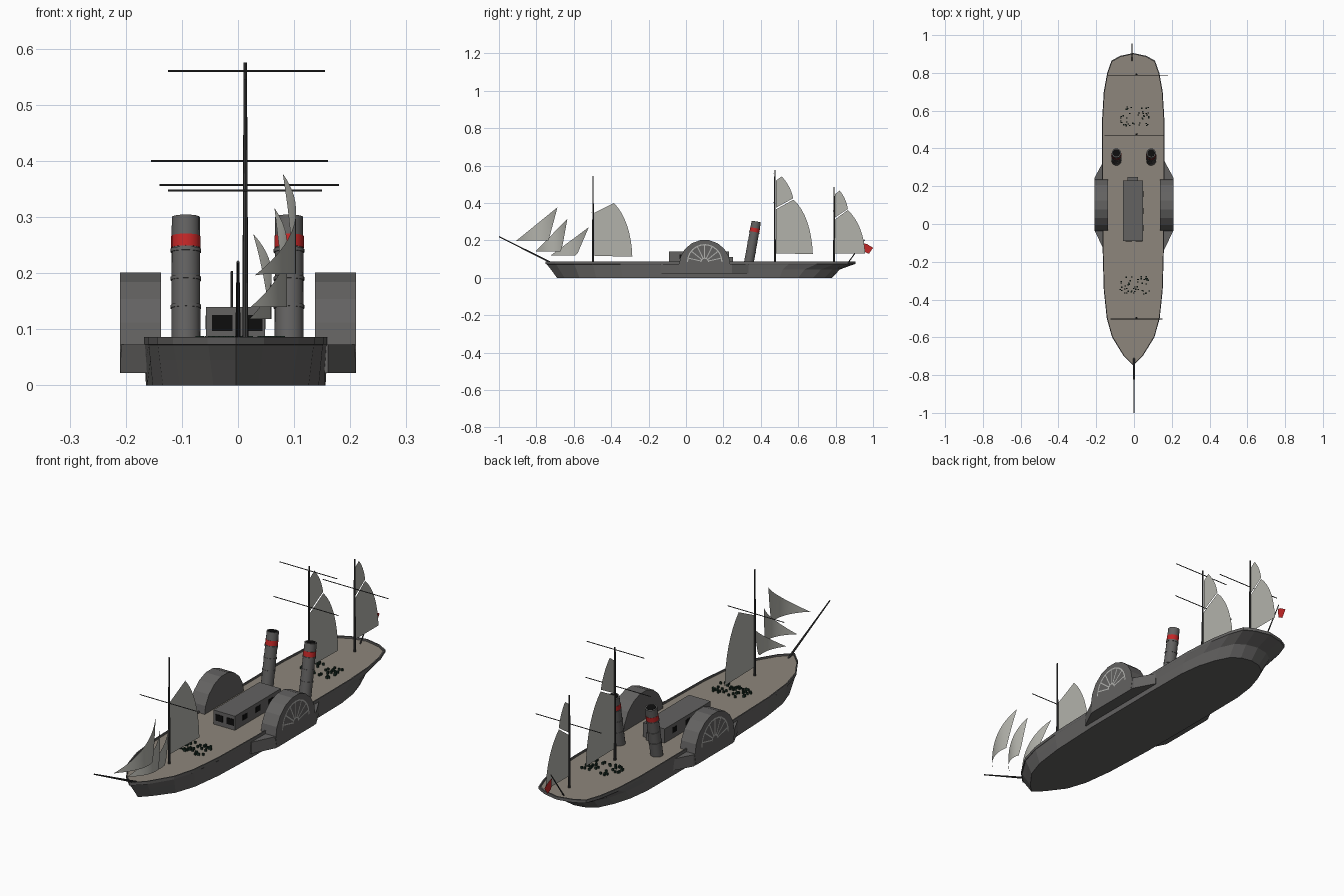
import bpy, bmesh, math, random
from mathutils import Vector

if "Cube" in bpy.data.objects:
    bpy.data.objects.remove(bpy.data.objects["Cube"])

def mat(name, r, g, b):
    m = bpy.data.materials.new(name)
    m.diffuse_color = (r, g, b, 1)
    m.use_nodes = True
    m.node_tree.nodes["Principled BSDF"].inputs["Base Color"].default_value = m.diffuse_color
    return m

GREY = mat("hull grey", .125, .122, .12)
DECK = mat("deck tan", .27, .24, .20)
SAIL = mat("sail canvas", .45, .45, .41)
RED = mat("red", .55, .02, .02)
SPAR = mat("spar dark grey", .045, .045, .045)
BLACK = mat("window black", .004, .004, .004)
LIGHT = mat("spoke light grey", .45, .45, .43)
GREEN = mat("crew dark green", .012, .03, .02)

def finish(name, bm, mats, smooth=False):
    me = bpy.data.meshes.new(name)
    bm.normal_update()
    bm.to_mesh(me)
    bm.free()
    ob = bpy.data.objects.new(name, me)
    bpy.context.collection.objects.link(ob)
    for m in mats:
        me.materials.append(m)
    if smooth:
        bpy.context.view_layer.objects.active = ob
        ob.select_set(True)
        bpy.ops.object.shade_smooth_by_angle(angle=math.radians(35))
        ob.select_set(False)
    return ob

def add_box(bm, x0, x1, y0, y1, z0, z1):
    vs = bmesh.ops.create_cube(bm, size=1)["verts"]
    for v in vs:
        v.co = ((x0 + x1) / 2 + v.co.x * (x1 - x0), (y0 + y1) / 2 + v.co.y * (y1 - y0),
                (z0 + z1) / 2 + v.co.z * (z1 - z0))

def box(name, m, *dims):
    bm = bmesh.new()
    add_box(bm, *dims)
    return finish(name, bm, [m])

def add_rod(bm, a, b, r0, r1, n=8, mi=0):
    a, b = Vector(a), Vector(b)
    d = b - a
    vs = bmesh.ops.create_cone(bm, cap_ends=True, segments=n, radius1=r0, radius2=r1, depth=d.length)["verts"]
    q = d.to_track_quat("Z", "Y")
    for v in vs:
        v.co = (a + b) / 2 + q @ v.co
    for f in {f for v in vs for f in v.link_faces}:
        f.material_index = mi

def rod(name, m, a, b, r0, r1, n=8):
    bm = bmesh.new()
    add_rod(bm, a, b, r0, r1, n)
    return finish(name, bm, [m], True)

def prism(name, m, pts, d):
    """Extrude a closed 3D outline along vector d."""
    bm = bmesh.new()
    f = bm.faces.new([bm.verts.new(p) for p in pts])
    top = bmesh.ops.extrude_face_region(bm, geom=[f])["geom"]
    bmesh.ops.translate(bm, vec=d, verts=[v for v in top if isinstance(v, bmesh.types.BMVert)])
    bmesh.ops.recalc_face_normals(bm, faces=bm.faces)
    return finish(name, bm, [m])

# Hull: half outlines (y, half width) at the rail and at the flat bottom, bridged by level
rail = [(-.75, 0), (-.7, .05), (-.6, .112), (-.5, .14), (-.35, .156), (-.1, .163), (.3, .165),
        (.55, .165), (.7, .156), (.8, .138), (.865, .115), (.89, .07), (.905, 0)]
keel = [(-.69, 0), (-.65, .04), (-.57, .1), (-.48, .13), (-.34, .148), (-.1, .158), (.3, .16),
        (.5, .158), (.6, .145), (.68, .12), (.74, .09), (.77, .05), (.78, 0)]
CX = -.004

def outline(t_bow, t_stern, z, s=1):
    half = []
    for (ky, kw), (ry, rw) in zip(keel, rail):
        t = t_bow if ry < .4 else t_stern
        half.append((ky + (ry - ky) * t, (kw + (rw - kw) * t)))
    full = half + [(y, -w) for y, w in half[-2:0:-1]]
    return [(CX + w * s, .08 + (y - .08) * (1 - (1 - s) * .25), z) for y, w in full]

bm = bmesh.new()
rings = [[bm.verts.new(p) for p in outline(*a)] for a in
         [(0, 0, 0), (.55, .35, .045), (.9, .95, .072), (1, 1, .073), (1, 1, .086), (1, 1, .086, .97), (1, 1, .078, .97)]]
for a, b in zip(rings, rings[1:]):
    for i in range(len(a)):
        j = (i + 1) % len(a)
        bm.faces.new((a[i], a[j], b[j], b[i]))
bm.faces.new(rings[0][::-1])
bm.faces.new(rings[-1]).material_index = 1
bmesh.ops.recalc_face_normals(bm, faces=bm.faces)
finish("hull", bm, [GREY, DECK])

# Paddle boxes, sponsons and fan vents on both sides
for s, side in ((1, "right"), (-1, "left")):
    arch = [(s * .137, .1 + .138 * math.cos(i * math.pi / 9), .065 + .138 * math.sin(i * math.pi / 9)) for i in range(10)]
    arch += [(s * .137, -.03, .022), (s * .137, .23, .022)]
    prism("paddle_box_" + side, GREY, arch, (s * .073, 0, 0))
    plan = [(.14, -.135), (.16, -.135), (.209, -.035), (.209, .245), (.16, .335), (.14, .335)]
    prism("sponson_" + side, GREY, [(s * x, y, .022) for x, y in plan], (0, 0, .051))
    bm = bmesh.new()
    def bar(r0, a0, r1, a1, w):
        p = [Vector((s * .2115, .1 + r * math.cos(a), .085 + r * math.sin(a))) for r, a in ((r0, a0), (r1, a1))]
        d = (p[1] - p[0]).normalized()
        n = Vector((0, -d.z, d.y)) * w
        bm.faces.new([bm.verts.new(v) for v in (p[0] - n, p[1] - n, p[1] + n, p[0] + n)])
    for i in range(7):
        bar(.02, math.pi * (i + .5) / 7, .092, math.pi * (i + .5) / 7, .0025)
    for i in range(12):
        bar(.092, math.pi * i / 12, .092, math.pi * (i + 1) / 12, .003)
        bar(.02, math.pi * i / 12, .02, math.pi * (i + 1) / 12, .003)
    finish("paddle_vent_" + side, bm, [LIGHT])

# Deckhouse with windows
box("deckhouse", GREY, -.057, .048, -.09, .23, .075, .14)
box("deckhouse_step", GREY, -.035, .02, .23, .25, .075, .11)
bm = bmesh.new()
for x in (-.028, .026):
    add_box(bm, x - .018, x + .018, -.092, -.088, .097, .125)
for y in (-.02, .07, .16):
    for x in (-.057, .048):
        add_box(bm, x - .001, x + .001, y - .016, y + .016, .1, .124)
finish("deckhouse_windows", bm, [BLACK])

# Raked funnels with rings and a red band
for x, side in ((-.093, "left"), (.091, "right")):
    at = lambda z: (x, .336 + (z - .08) * .18, z)
    bm = bmesh.new()
    add_rod(bm, at(.075), at(.3), .026, .025, 16)
    for z in (.14, .19, .24):
        add_rod(bm, at(z - .003), at(z + .003), .0275, .0275, 16)
    add_rod(bm, at(.245), at(.266), .0262, .0262, 16, 1)
    add_rod(bm, at(.299), at(.301), .02, .02, 16, 2)
    finish("funnel_" + side, bm, [GREY, RED, BLACK], True)

# Masts, yards, bowsprit and flagstaff
MX = .013
for name, y, top in (("fore", -.497, .545), ("main", .475, .575), ("mizzen", .792, .485)):
    rod(name + "_mast", SPAR, (MX, y, .075), (MX, y, top), .0055, .003)
for name, x0, x1, y, z in (("fore", -.125, .15, -.503, .347), ("main_lower", -.155, .16, .468, .40),
                           ("main_upper", -.125, .155, .468, .56), ("mizzen", -.14, .18, .788, .357)):
    rod(name + "_yard", SPAR, (x0, y, z), (x1, y, z), .002, .002, 6)
rod("bowsprit", SPAR, (0, -.7, .07), (0, -1, .22), .005, .0025)
rod("flagstaff", SPAR, (-.011, .865, .078), (-.011, .955, .203), .003, .002)

# Ensign flag
bm = bmesh.new()
bm.faces.new([bm.verts.new((-.011, y, z)) for y, z in ((.948, .185), (.968, .18), (1, .16), (.978, .128), (.953, .14))])
finish("flag", bm, [RED])

# Flat fore-and-aft sails: luff foot, luff head, peak, leech middle, clew
def sail(name, *pts):
    luff, head, peak, mid, clew = [Vector(p) for p in pts]
    c = 2 * mid - (peak + clew) / 2
    leech = [peak * (1 - t) ** 2 + c * 2 * t * (1 - t) + clew * t * t for t in (i / 8 for i in range(9))]
    bm = bmesh.new()
    bm.faces.new([bm.verts.new((MX, p.x, p.y)) for p in [luff, head] + leech])
    finish(name, bm, [SAIL])

sail("fore_sail", (-.49, .117), (-.49, .347), (-.385, .4), (-.315, .28), (-.287, .113))
sail("main_sail", (.48, .13), (.48, .365), (.575, .418), (.648, .3), (.678, .127))
sail("main_topsail", (.482, .375), (.482, .52), (.512, .542), (.552, .485), (.573, .425))
sail("mizzen_sail", (.797, .13), (.797, .312), (.865, .362), (.93, .265), (.958, .13))
sail("mizzen_topsail", (.797, .322), (.797, .448), (.822, .466), (.85, .42), (.865, .368))

# Jibs: triangles in side view, bellied outwards in plan
def jib(name, tack, peak, clew, x0, xm, x1, n=14):
    bm = bmesh.new()
    rows = []
    for i in range(n + 1):
        t = i / n
        y = tack[0] + (peak[0] - tack[0]) * t
        top = tack[1] + (peak[1] - tack[1]) * t
        low = clew[1] if y < clew[0] else clew[1] + (peak[1] - clew[1]) * (y - clew[0]) / (peak[0] - clew[0])
        x = x0 * (1 - t) * (1 - 2 * t) + xm * 4 * t * (1 - t) + x1 * t * (2 * t - 1)
        rows.append((bm.verts.new((x, y, min(low, top))), bm.verts.new((x, y, top))))
    for a, b in zip(rows, rows[1:]):
        bm.faces.new((a[0], b[0], b[1], a[1]))
    bmesh.ops.remove_doubles(bm, verts=bm.verts, dist=1e-5)
    finish(name, bm, [SAIL], True)

jib("outer_jib", (-.91, .196), (-.687, .377), (-.735, .198), .03, .1, .08)
jib("middle_jib", (-.805, .14), (-.634, .316), (-.666, .14), .023, .085, .065)
jib("inner_jib", (-.725, .118), (-.52, .27), (-.585, .118), .02, .06, .027)

# Crew: clusters of tiny figures on the fore and after decks
random.seed(4)
bm = bmesh.new()
for cy in (-.325, .57):
    for i in range(45):
        x, y = random.uniform(-.075, .08), cy + random.uniform(-.05, .05)
        add_box(bm, x - .004, x + .004, y - .003, y + .003, .077, .088)
finish("crew", bm, [GREEN])
